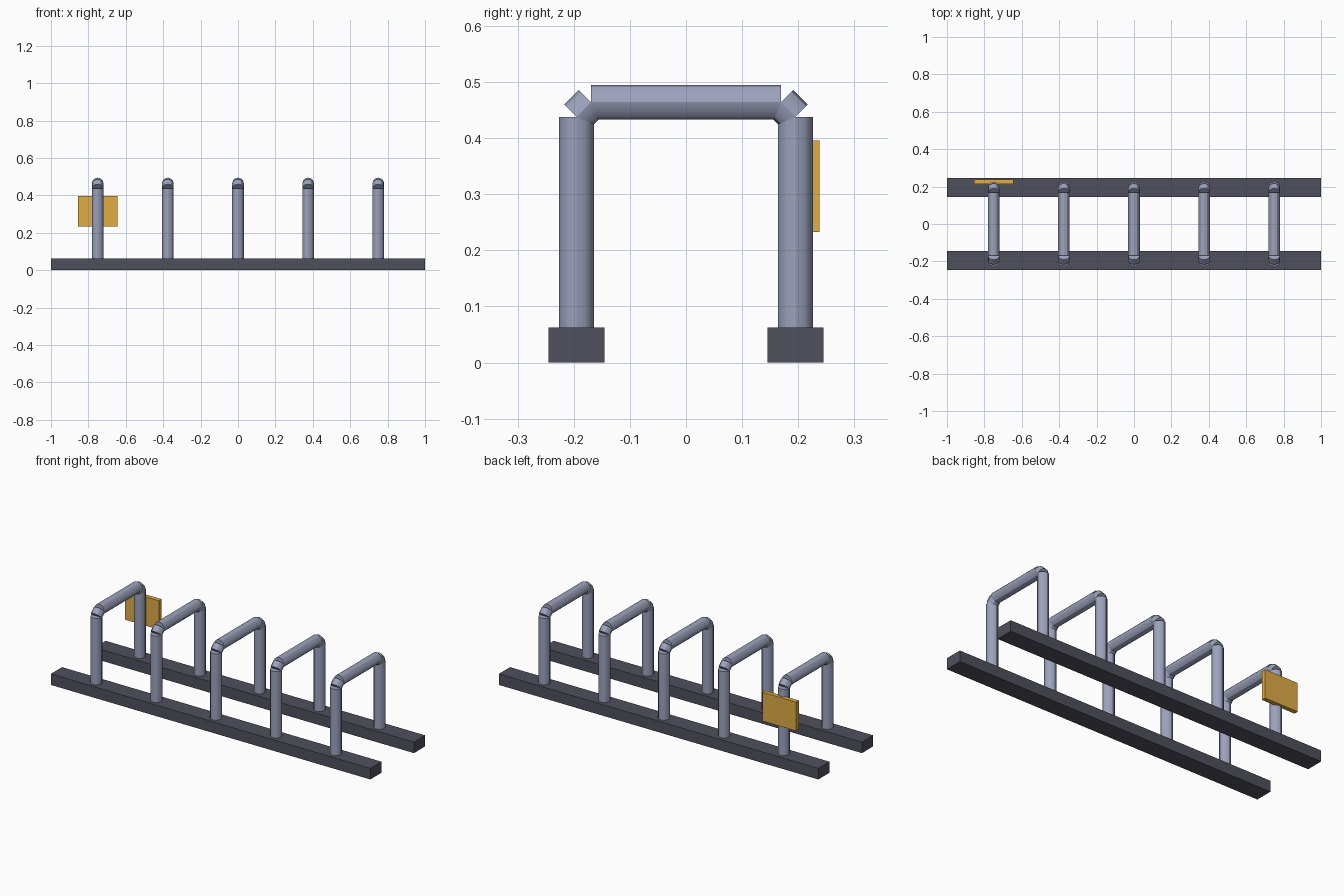
import bpy
from mathutils import Vector

if "Cube" in bpy.data.objects:
    bpy.data.objects.remove(bpy.data.objects["Cube"])

RAIL_Y, RADIUS = 0.195, 0.031
RAIL_TOP, POST_TOP, BAR_Z, BAR_Y = 0.0625, 0.438, 0.464, 0.169


def material(name, color):
    m = bpy.data.materials.new(name)
    m.diffuse_color = color
    m.use_nodes = True
    m.node_tree.nodes["Principled BSDF"].inputs["Base Color"].default_value = m.diffuse_color
    return m


steel = material("steel", (0.33, 0.36, 0.50, 1))
dark = material("dark_rail", (0.08, 0.08, 0.11, 1))
amber = material("amber", (0.75, 0.42, 0.06, 1))


def box(name, lo, hi, mat):
    lo, hi = Vector(lo), Vector(hi)
    bpy.ops.mesh.primitive_cube_add(size=1, location=(lo + hi) / 2)
    o = bpy.context.object
    o.name = name
    o.scale = hi - lo
    bpy.ops.object.transform_apply(location=False, rotation=False, scale=True)
    o.data.materials.append(mat)


def tube(name, a, b):
    a, b = Vector(a), Vector(b)
    bpy.ops.mesh.primitive_cylinder_add(
        vertices=12, radius=RADIUS, depth=(b - a).length, location=(a + b) / 2)
    o = bpy.context.object
    o.name = name
    o.rotation_euler = (b - a).to_track_quat('Z', 'Y').to_euler()
    o.data.materials.append(steel)
    bpy.ops.object.shade_smooth_by_angle()


# Ground rails
for side, s in (("front", -1), ("back", 1)):
    y = s * RAIL_Y
    box(side + "_rail", (-1, y - 0.05, 0), (1, y + 0.05, RAIL_TOP), dark)

# Hoops: two posts, two mitred elbows and a top bar each
for i in range(5):
    x = -0.75 + 0.375 * i
    for side, s in (("front", -1), ("back", 1)):
        top = (x, s * RAIL_Y, POST_TOP)
        tube(f"{side}_post_{i + 1}", (x, s * RAIL_Y, RAIL_TOP), top)
        tube(f"{side}_elbow_{i + 1}", top, (x, s * BAR_Y, BAR_Z))
    tube(f"top_bar_{i + 1}", (x, -BAR_Y, BAR_Z), (x, BAR_Y, BAR_Z))

# Sign plate on the first back post
box("sign_plate", (-0.855, 0.213, 0.233), (-0.645, 0.238, 0.396), amber)
